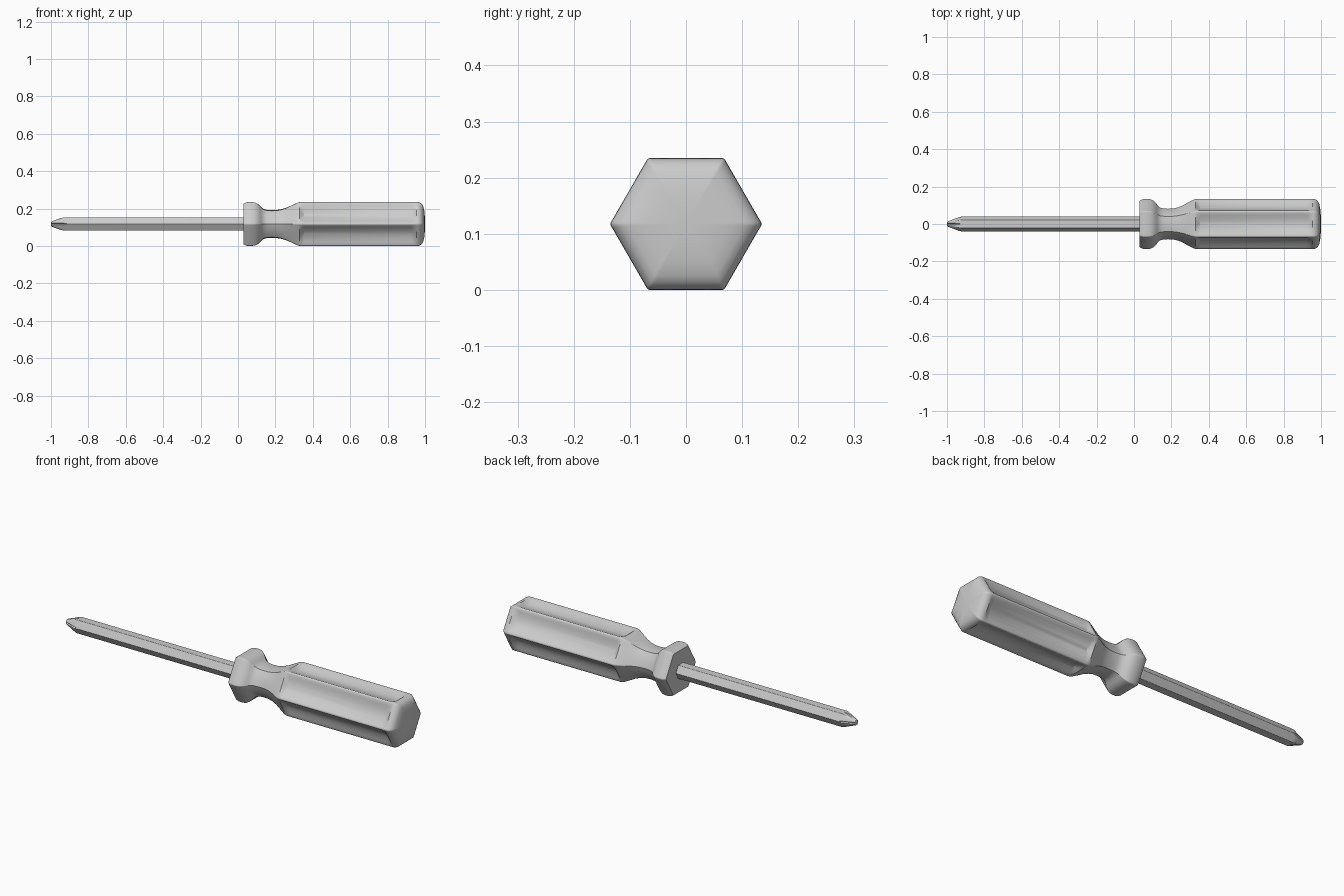
import bpy, bmesh, math
from mathutils import Matrix

if "Cube" in bpy.data.objects:
    bpy.data.objects.remove(bpy.data.objects["Cube"])

CZ = 0.1175                      # height of the long axis
US = [-1, -.97, -.9, -.75, -.5, -.25, 0, .25, .5, .75, .9, .97]


def hex_ring(a, hexness, flute):
    """Six-sided section: apothem, 0 = round .. 1 = hexagon, depth of hollow faces."""
    pts = []
    for k in range(6):
        for u in US:
            phi = math.atan(u * math.tan(math.pi / 6))
            sec = 1 / math.cos(phi)
            r = a * min(1 + hexness * (sec - 1), 1.145)
            if abs(u) < 0.9:
                r -= flute * (1 - (u / 0.9) ** 2) * sec
            t = math.pi / 2 + k * math.pi / 3 + phi
            pts.append((r * math.cos(t), r * math.sin(t)))
    return pts


def loft(name, stations):
    bm = bmesh.new()
    rings = [[bm.verts.new((x, y, z + CZ)) for y, z in hex_ring(a, h, f)]
             for x, a, h, f in stations]
    n = len(rings[0])
    for r0, r1 in zip(rings, rings[1:]):
        for i in range(n):
            j = (i + 1) % n
            bm.faces.new((r0[i], r0[j], r1[j], r1[i]))
    bm.faces.new(rings[0])
    bm.faces.new(rings[-1])
    bmesh.ops.recalc_face_normals(bm, faces=bm.faces)
    return add(name, bm)


def add(name, bm):
    me = bpy.data.meshes.new(name)
    bm.to_mesh(me)
    bm.free()
    ob = bpy.data.objects.new(name, me)
    bpy.context.collection.objects.link(ob)
    return ob


def smooth(ob, deg=30):
    bpy.ops.object.select_all(action='DESELECT')
    ob.select_set(True)
    bpy.context.view_layer.objects.active = ob
    bpy.ops.object.shade_smooth_by_angle(angle=math.radians(deg))


# Handle: collar, waist, fluted grip and rounded butt (x, apothem, hexness, flute)
handle = loft("handle", [
    (0.03, 0.108, 1, 0), (0.036, 0.112, 1, 0), (0.05, 0.1165, 1, 0),
    (0.07, 0.1175, 1, 0), (0.09, 0.115, 1, 0), (0.106, 0.108, .95, 0),
    (0.118, 0.098, .85, 0), (0.128, 0.087, .75, 0), (0.14, 0.079, .7, 0),
    (0.155, 0.0755, .65, 0), (0.18, 0.0745, .6, 0), (0.21, 0.0755, .6, 0),
    (0.235, 0.080, .7, 0), (0.26, 0.088, .8, 0), (0.29, 0.101, .95, 0),
    (0.315, 0.1125, 1, 0), (0.328, 0.1165, 1, 0), (0.34, 0.1175, 1, 0.010),
    (0.352, 0.1175, 1, 0.018), (0.925, 0.1175, 1, 0.018),
    (0.942, 0.1175, 1, 0.010), (0.955, 0.1175, 1, 0), (0.966, 0.1165, 1, 0),
    (0.976, 0.112, 1, 0), (0.985, 0.104, 1, 0), (0.991, 0.092, 1, 0),
    (0.996, 0.070, 1, 0), (0.999, 0.040, 1, 0), (1.0, 0.012, 1, 0)])
smooth(handle)

# Shaft: slim hexagonal bar tapering to the tip
shaft = loft("shaft", [
    (-1.0, 0.009, 0, 0), (-0.997, 0.014, 0, 0), (-0.99, 0.017, 0, 0),
    (-0.965, 0.026, .2, 0), (-0.935, 0.0345, 1, 0), (-0.925, 0.0355, 1, 0),
    (0.06, 0.0355, 1, 0)])

# Four V-shaped notches that form the cross tip
bm = bmesh.new()
for k in range(4):
    m = (Matrix.Translation((-1.0, 0, CZ))
         @ Matrix.Rotation(k * math.pi / 2, 4, 'X')
         @ Matrix.Translation((0, 0, 0.008))
         @ Matrix.Rotation(-math.radians(20), 4, 'Y')
         @ Matrix.Translation((0, 0, 0.0283))
         @ Matrix.Rotation(math.pi / 4, 4, 'X')
         @ Matrix.Diagonal((0.24, 0.04, 0.04, 1)))
    bmesh.ops.create_cube(bm, size=1, matrix=m)
cutter = add("notch_cutter", bm)
cutter.hide_render = True
cutter.hide_viewport = True
cut = shaft.modifiers.new("notches", 'BOOLEAN')
cut.operation = 'DIFFERENCE'
cut.solver = 'EXACT'
cut.use_self = True
cut.object = cutter
smooth(shaft)
